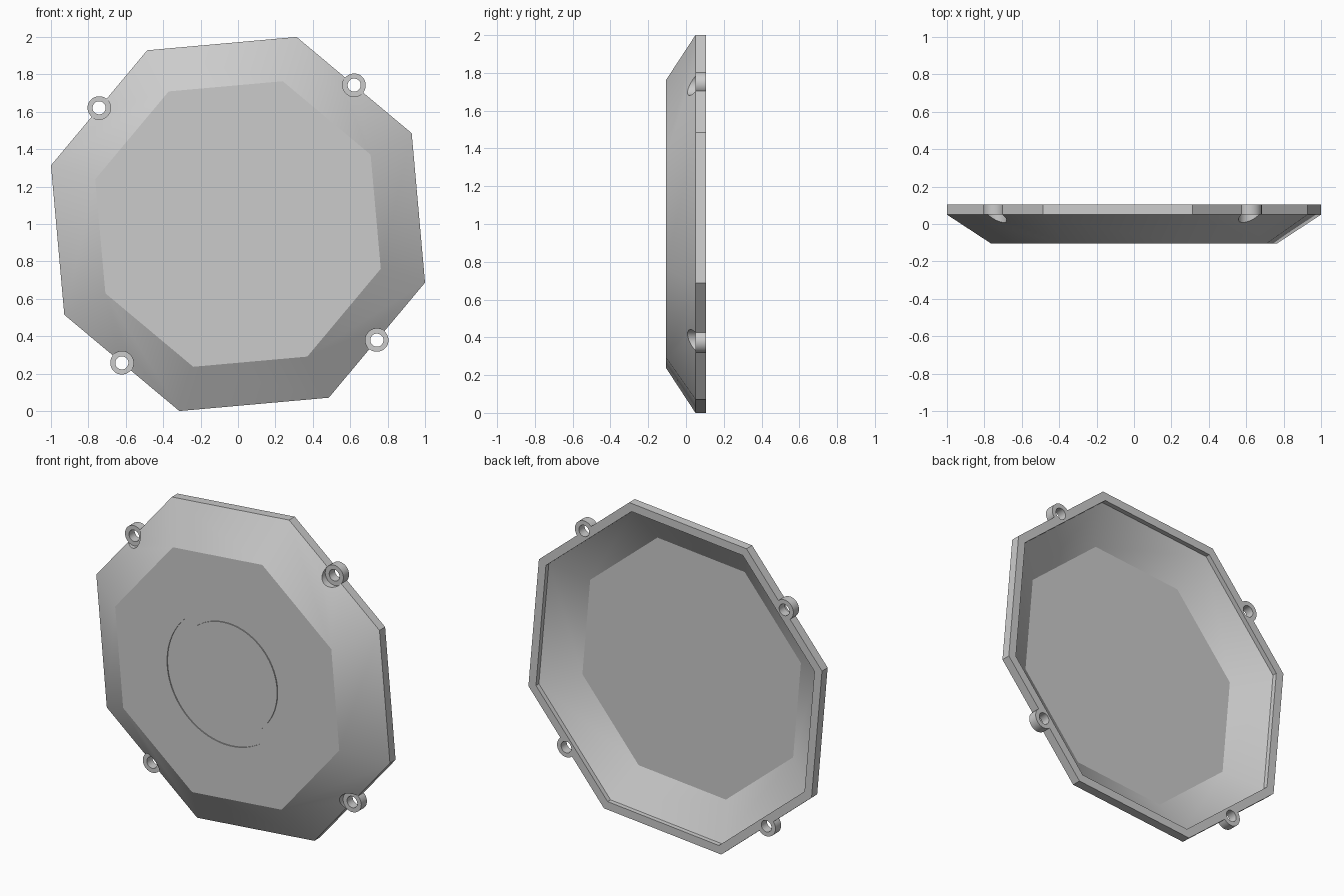
import bpy, bmesh, math

if "Cube" in bpy.data.objects:
    bpy.data.objects.remove(bpy.data.objects["Cube"])

grey = bpy.data.materials.new("plain grey")
grey.use_nodes = True
grey.diffuse_color = (0.6, 0.6, 0.6, 1)
grey.node_tree.nodes["Principled BSDF"].inputs["Base Color"].default_value = (0.6, 0.6, 0.6, 1)

R = 1 / math.cos(math.radians(17.4))   # octagon corner radius
TURN = math.radians(27.6)              # octagon rotation
RIM, BACK, FRONT = 0.05, 0.105, -0.105


def loft(name, sections, sides=8, phase=TURN, centre=(0, 1)):
    """Closed solid along y through (y, radius) polygon sections."""
    bm = bmesh.new()
    rings = []
    for y, r in sections:
        angles = [phase + i * math.tau / sides for i in range(sides)]
        rings.append([bm.verts.new((centre[0] + r * math.cos(a), y, centre[1] + r * math.sin(a)))
                      for a in angles])
    for a, b in zip(rings, rings[1:]):
        for i in range(sides):
            j = (i + 1) % sides
            bm.faces.new((a[i], a[j], b[j], b[i]))
    bm.faces.new(rings[0])
    bm.faces.new(rings[-1])
    bmesh.ops.recalc_face_normals(bm, faces=bm.faces)
    mesh = bpy.data.meshes.new(name)
    bm.to_mesh(mesh)
    bm.free()
    mesh.materials.append(grey)
    obj = bpy.data.objects.new(name, mesh)
    bpy.context.collection.objects.link(obj)
    return obj


def combine(target, tool, operation):
    """Apply a boolean and discard the tool."""
    mod = target.modifiers.new("combine", 'BOOLEAN')
    mod.operation, mod.solver, mod.object = operation, 'EXACT', tool
    bpy.ops.object.select_all(action='DESELECT')
    target.select_set(True)
    bpy.context.view_layer.objects.active = target
    bpy.ops.object.modifier_apply(modifier=mod.name)
    bpy.data.objects.remove(tool)


# Dished octagonal cover with an upright rim
cover = loft("cover", [(FRONT, 0.80), (RIM, R), (BACK, R)])

# Screw lugs on alternate sides, with clearance cut into the slope in front
apothem = R * math.cos(math.pi / 8)
lugs = []
for k in range(4):
    a = TURN + math.pi / 8 + k * math.pi / 2
    lugs.append((apothem * math.cos(a), 1 + apothem * math.sin(a)))
for c in lugs:
    combine(cover, loft("clearance", [(-0.2, 0.062), (RIM, 0.062)], 48, 0, c), 'DIFFERENCE')
    combine(cover, loft("lug", [(RIM, 0.062), (BACK, 0.062)], 48, 0, c), 'UNION')

# Hollow back of even wall thickness
cavity = loft("cavity", [(-0.055, 0.78), (0.0765, R - 0.054), (0.2, R - 0.054)])
combine(cover, cavity, 'DIFFERENCE')

# Screw holes
for c in lugs:
    combine(cover, loft("hole", [(-0.2, 0.035), (0.2, 0.035)], 32, 0, c), 'DIFFERENCE')

# Shallow ring groove on the front
groove = loft("groove", [(-0.2, 0.41), (FRONT + 0.006, 0.41)], 96, 0)
combine(groove, loft("groove_core", [(-0.3, 0.34), (0, 0.34)], 96, 0), 'DIFFERENCE')
combine(cover, groove, 'DIFFERENCE')

bpy.ops.object.select_all(action='DESELECT')
cover.select_set(True)
bpy.context.view_layer.objects.active = cover
bpy.ops.object.shade_smooth_by_angle(angle=math.radians(30))
